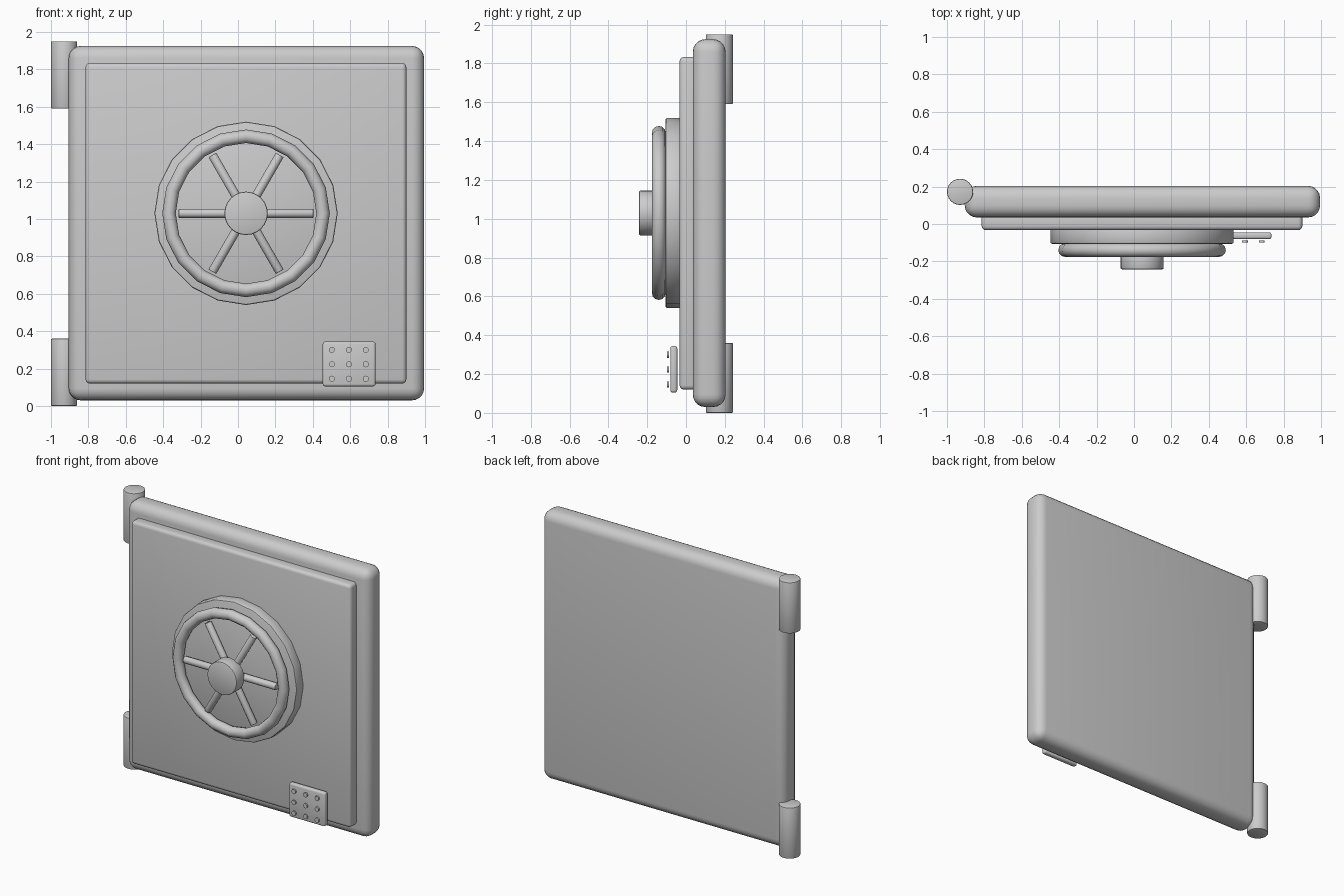
import bpy
from math import pi, radians
from mathutils import Matrix

if "Cube" in bpy.data.objects:
    bpy.data.objects.remove(bpy.data.objects["Cube"])

steel = bpy.data.materials.new("grey_steel")
steel.use_nodes = True
GREY = (0.6, 0.6, 0.6, 1)
steel.diffuse_color = GREY
steel.node_tree.nodes["Principled BSDF"].inputs["Base Color"].default_value = GREY


def finish(name, bevel=0, segments=2):
    """Name the active object, round its edges, shade it and colour it."""
    ob = bpy.context.object
    ob.name = ob.data.name = name
    ob.data.materials.append(steel)
    if bevel:
        bpy.ops.object.transform_apply(location=False, rotation=True, scale=True)
        mod = ob.modifiers.new("rounding", "BEVEL")
        mod.width, mod.segments = bevel, segments
        mod.limit_method, mod.angle_limit = "ANGLE", radians(40)
        bpy.ops.object.modifier_apply(modifier=mod.name)
    bpy.ops.object.shade_smooth_by_angle(angle=radians(35))
    return ob


def box(name, x, y, z, bevel, segments):
    """Box given by its (min, max) range on each axis."""
    spans = (x, y, z)
    bpy.ops.mesh.primitive_cube_add(size=1, location=[(a + b) / 2 for a, b in spans])
    bpy.context.object.scale = [b - a for a, b in spans]
    return finish(name, bevel, segments)


def disc(name, x, z, y, radius, sides, bevel=0):
    """Cylinder along y, with y as its (front, back) range."""
    bpy.ops.mesh.primitive_cylinder_add(
        vertices=sides, radius=radius, depth=y[1] - y[0],
        location=(x, sum(y) / 2, z), rotation=(pi / 2, 0, 0))
    return finish(name, bevel)


# Door slab and raised front panel
box("door_slab", (-0.905, 0.995), (0.035, 0.204), (0.03, 1.925), 0.065, 5)
box("front_panel", (-0.815, 0.9), (-0.033, 0.06), (0.12, 1.833), 0.022, 3)

# Hinge barrels on the back corner
for name, z in (("lower_hinge", 0.18), ("upper_hinge", 1.77)):
    bpy.ops.mesh.primitive_cylinder_add(
        vertices=24, radius=0.07, depth=0.36, location=(-0.93, 0.172, z))
    finish(name, 0.006)

# Wheel: backing plate, rim, spokes and hub
WX, WZ, WY = 0.043, 1.03, -0.14
disc("wheel_plate", WX, WZ, (-0.106, -0.02), 0.49, 20, 0.01)

bpy.ops.mesh.primitive_torus_add(
    major_segments=20, minor_segments=12, major_radius=0.412, minor_radius=0.036,
    location=(WX, WY, WZ), rotation=(pi / 2, 0, 0))
finish("wheel_rim")

for i in range(3):
    bpy.ops.mesh.primitive_cylinder_add(vertices=12, radius=0.024, depth=0.72)
    spoke = finish(f"wheel_spoke_{i + 1}", 0.003)
    spoke.matrix_world = (Matrix.Translation((WX, WY, WZ))
                          @ Matrix.Rotation(pi / 2 + i * pi / 3, 4, "Y"))

disc("wheel_hub", WX, WZ, (-0.242, -0.15), 0.116, 24, 0.008)

# Keypad with a grid of buttons
box("keypad", (0.453, 0.735), (-0.081, -0.045), (0.105, 0.344), 0.012, 3)
for row in range(3):
    for col in range(3):
        disc(f"key_{row}_{col}", 0.502 + 0.0905 * col, 0.146 + 0.077 * row,
             (-0.098, -0.088), 0.016, 12)
